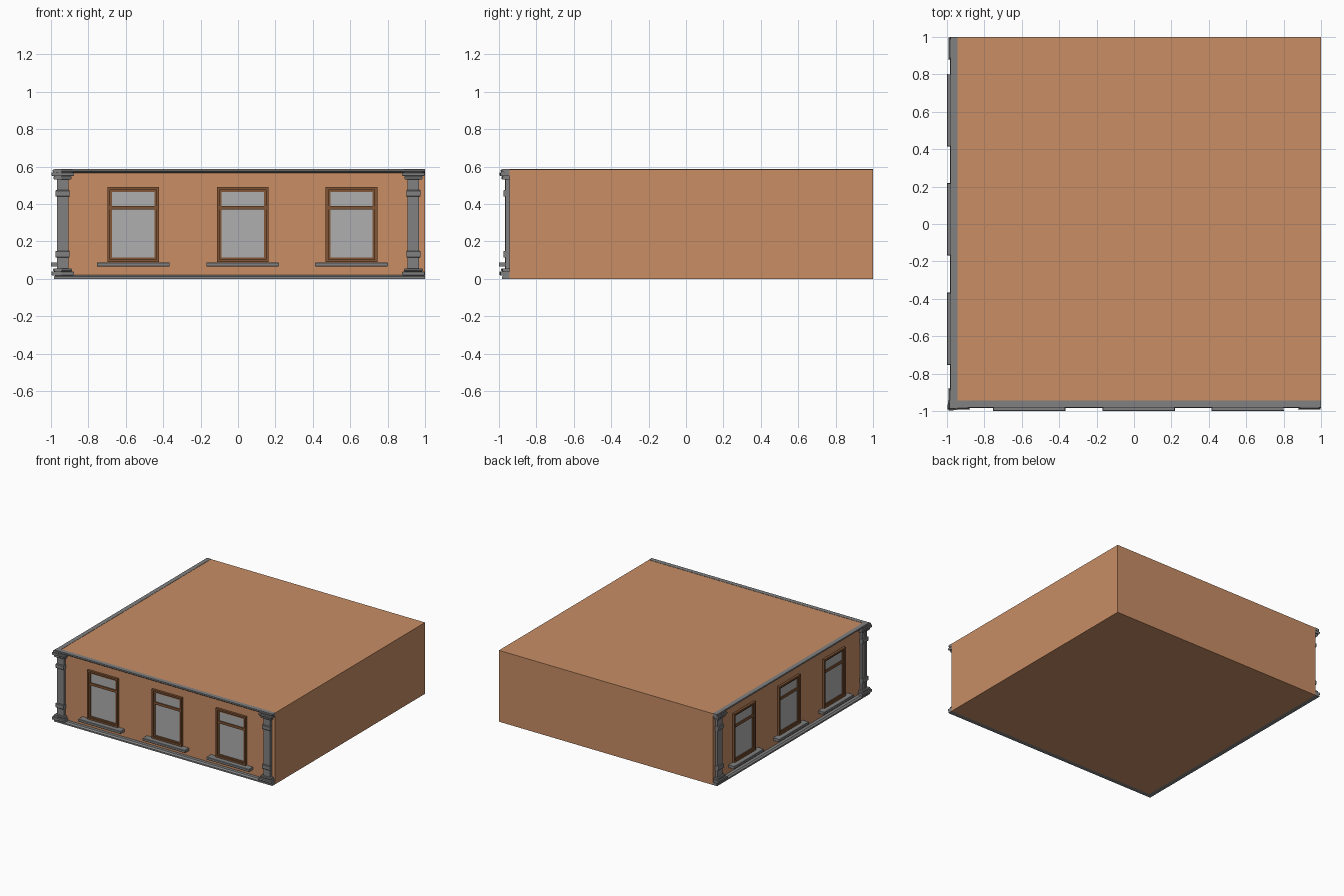
import bpy, bmesh

if "Cube" in bpy.data.objects:
    bpy.data.objects.remove(bpy.data.objects["Cube"])

WALL = -0.945      # plane of the two decorated walls
TOP = 0.586
WINDOWS = (-0.56, 0.025, 0.607)


def material(name, rgb):
    m = bpy.data.materials.new(name)
    m.diffuse_color = (*rgb, 1)
    m.use_nodes = True
    m.node_tree.nodes["Principled BSDF"].inputs["Base Color"].default_value = m.diffuse_color
    return m


brick = material("terracotta", (0.58, 0.27, 0.13))
wood = material("wood", (0.22, 0.09, 0.035))
glass_mat = material("glass", (0.43, 0.43, 0.43))
stone = material("stone", (0.22, 0.22, 0.22))


def add_object(name, solids, mat, swap=False):
    """Each solid is two matching rings of points; swap puts it on the left wall."""
    bm = bmesh.new()
    for a, b in solids:
        va, vb = [[bm.verts.new((p[1], p[0], p[2]) if swap else p) for p in ring]
                  for ring in (a, b)]
        n = len(va)
        bm.faces.new(va)
        bm.faces.new(vb[::-1])
        for i in range(n):
            j = (i + 1) % n
            bm.faces.new((va[j], va[i], vb[i], vb[j]))
    bmesh.ops.recalc_face_normals(bm, faces=bm.faces[:])
    me = bpy.data.meshes.new(name)
    bm.to_mesh(me)
    bm.free()
    me.materials.append(mat)
    ob = bpy.data.objects.new(name, me)
    bpy.context.collection.objects.link(ob)


def box(x0, x1, y0, y1, z0, z1):
    ring = lambda z: [(x0, y0, z), (x1, y0, z), (x1, y1, z), (x0, y1, z)]
    return ring(z0), ring(z1)


def tier(cx, half, out, z0, z1, c=0.004):
    """Block on the wall with chamfered top and bottom edges."""
    prof = [(0, z0), (out - c, z0), (out, z0 + c), (out, z1 - c), (out - c, z1), (0, z1)]
    taper = lambda z: c if z in (z0, z1) else 0
    end = lambda s: [(cx + s * (half - taper(z)), WALL - d, z) for d, z in prof]
    return end(-1), end(1)


def bars(cx, half, z0, z1, w, y):
    """Rectangular window frame, w wide, projecting to depth y."""
    return [box(cx - half, cx - half + w, y, WALL, z0, z1),
            box(cx + half - w, cx + half, y, WALL, z0, z1),
            box(cx - half + w, cx + half - w, y, WALL, z0, z0 + w),
            box(cx - half + w, cx + half - w, y, WALL, z1 - w, z1)]


def moulding(profile):
    """Strip along a wall, mitred at the shared corner."""
    return [([(WALL - d, WALL - d, z) for d, z in profile],
             [(1.0, WALL - d, z) for d, z in profile])]


# Main block
add_object("building_body", [box(WALL, 1, WALL, 1, 0, TOP)], brick)

# Column tiers: half width, projection, bottom, top
TIERS = [(0.060, 0.046, 0.018, 0.040), (0.050, 0.036, 0.040, 0.056),
         (0.038, 0.032, 0.114, 0.150), (0.038, 0.032, 0.440, 0.474),
         (0.048, 0.036, 0.531, 0.550), (0.060, 0.046, 0.550, 0.570),
         (0.053, 0.042, 0.570, 0.585)]

for side, swap in (("front", False), ("left", True)):
    # Cornice and plinth strips
    add_object(side + "_cornice", moulding(
        [(0, 0.566), (0.022, 0.566), (0.036, 0.576), (0.036, 0.588), (0, 0.588)]), stone, swap)
    add_object(side + "_plinth", moulding(
        [(0, 0), (0.038, 0), (0.038, 0.012), (0.026, 0.022), (0, 0.022)]), stone, swap)

    # Columns at both ends
    for end, cx in (("near", -0.938), ("far", 0.938)):
        parts = [box(cx - 0.031, cx + 0.031, WALL - 0.021, WALL, 0.02, 0.57)]
        parts += [tier(cx, h, o, a, b) for h, o, a, b in TIERS]
        add_object(f"{side}_{end}_column", parts, stone, swap)

    # Windows with double frame, transom, glass and sill
    for i, cx in enumerate(WINDOWS, 1):
        tag = f"{side}_window_{i}"
        frame = bars(cx, 0.138, 0.09, 0.49, 0.014, WALL - 0.019)
        frame += bars(cx, 0.124, 0.104, 0.476, 0.011, WALL - 0.010)
        frame.append(box(cx - 0.124, cx + 0.124, WALL - 0.012, WALL, 0.37, 0.39))
        add_object(tag + "_frame", frame, wood, swap)
        add_object(tag + "_glass", [box(cx - 0.12, cx + 0.12, WALL - 0.003, WALL,
                                        0.108, 0.472)], glass_mat, swap)
        add_object(tag + "_sill", [tier(cx, 0.194, 0.055, 0.066, 0.088, 0.003)], stone, swap)
